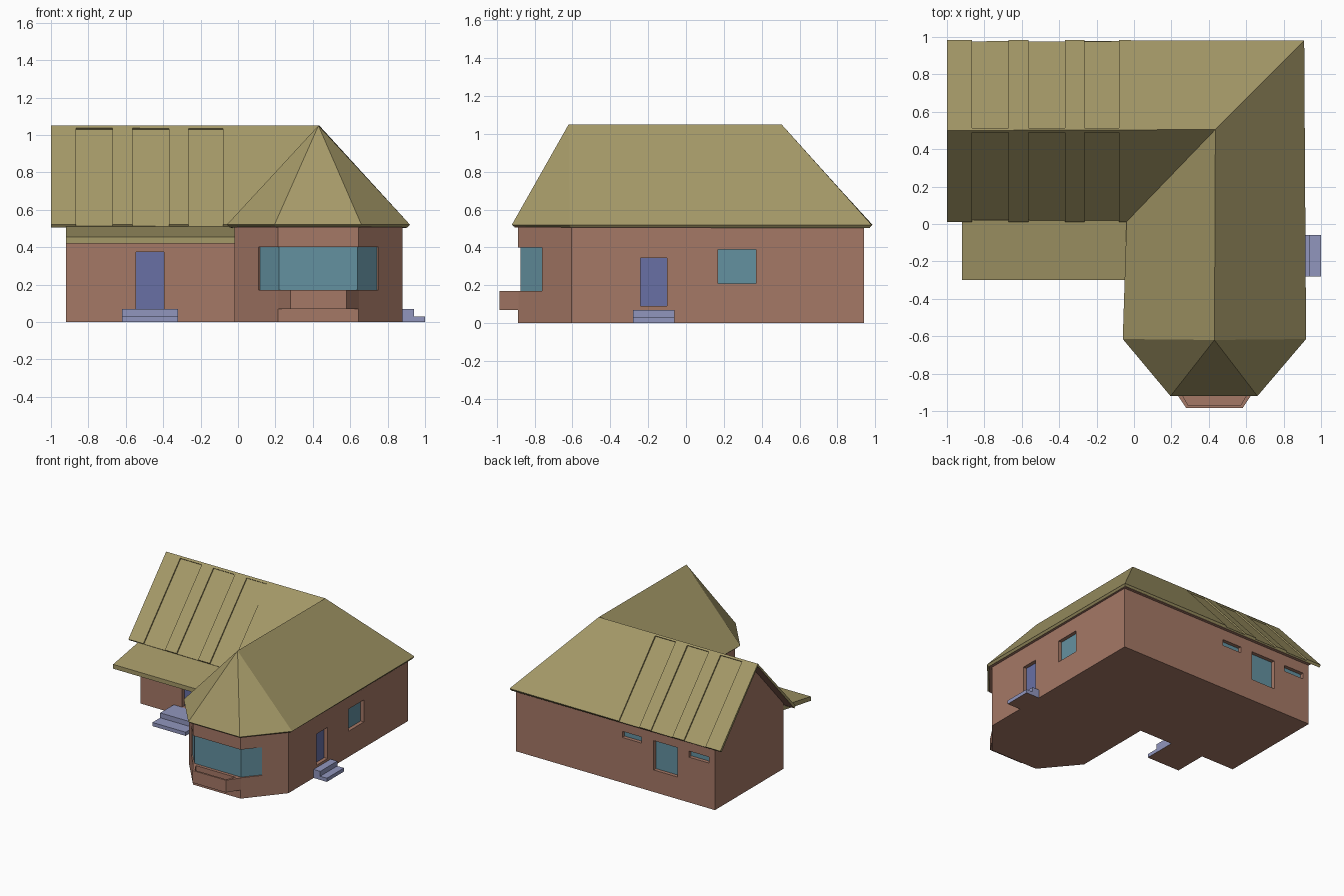
import bpy, bmesh
from mathutils import Vector

if "Cube" in bpy.data.objects:
    bpy.data.objects.remove(bpy.data.objects["Cube"])


def material(name, rgb):
    m = bpy.data.materials.new(name)
    m.diffuse_color = (*rgb, 1)
    m.use_nodes = True
    m.node_tree.nodes["Principled BSDF"].inputs["Base Color"].default_value = m.diffuse_color
    return m


BRICK = material("brick brown", (.376, .188, .133))
ROOF = material("olive roof", (.376, .319, .138))
GLASS = material("teal glass", (.127, .283, .352))
DOOR = material("blue door", (.138, .162, .376))
STEP = material("pale blue step", (.283, .305, .515))


def finish(name, bm, *mats):
    mesh = bpy.data.meshes.new(name)
    bm.to_mesh(mesh)
    bm.free()
    ob = bpy.data.objects.new(name, mesh)
    for m in mats:
        mesh.materials.append(m)
    bpy.context.collection.objects.link(ob)
    return ob


def prism(name, pts, lo, hi, axis, *mats):
    """Extrude a 2D outline along x, y or z; a second material goes underneath."""
    def place(a, b, h):
        return {'x': (h, a, b), 'y': (a, h, b), 'z': (a, b, h)}[axis]
    bm = bmesh.new()
    bot = [bm.verts.new(place(a, b, lo)) for a, b in pts]
    top = [bm.verts.new(place(a, b, hi)) for a, b in pts]
    bm.faces.new(bot)
    bm.faces.new(top)
    n = len(pts)
    for i in range(n):
        j = (i + 1) % n
        bm.faces.new((bot[i], bot[j], top[j], top[i]))
    bmesh.ops.recalc_face_normals(bm, faces=bm.faces[:])
    if len(mats) > 1:
        for f in bm.faces:
            f.material_index = int(f.normal.z < -.5)
    return finish(name, bm, *mats)


def box(name, lo, hi, mat):
    rect = [(lo[0], lo[1]), (hi[0], lo[1]), (hi[0], hi[1]), (lo[0], hi[1])]
    return prism(name, rect, lo[2], hi[2], 'z', mat)


def apply(ob, mod):
    bpy.context.view_layer.objects.active = ob
    bpy.ops.object.modifier_apply(modifier=mod.name)


def cut(ob, cutter):
    mod = ob.modifiers.new("cut", 'BOOLEAN')
    mod.operation, mod.solver, mod.object = 'DIFFERENCE', 'EXACT', cutter
    apply(ob, mod)
    bpy.data.objects.remove(cutter)


def mirrored(half, cx=.43):
    """Complete an outline symmetric about x = cx."""
    return half + [(2 * cx - x, y) for x, y in reversed(half)]


# Walls: L-shaped plan with an angled front end
plan = [(-.92, .94), (-.92, .054), (-.02, .054), (-.02, -.605), (.215, -.887),
        (.645, -.887), (.88, -.605), (.88, .94)]
walls = prism("walls", plan, 0, .51, 'z', BRICK)

# Gable end of the left wing
prism("gable_wall", [(.054, .505), (.94, .505), (.94, .54), (.5, 1.025), (.054, .54)],
      -.92, -.90, 'x', BRICK)


# Recessed doors and windows: span along the wall, heights, wall side
def opening(name, a, b, z0, z1, side, mat):
    def slab(label, d0, d1, m):
        if side == 'right':
            return box(label, (.88 - d1, a, z0), (.88 - d0, b, z1), m)
        if side == 'back':
            return box(label, (a, .94 - d1, z0), (b, .94 - d0, z1), m)
        return box(label, (a, .054 + d0, z0), (b, .054 + d1, z1), m)
    cut(walls, slab("cutter", -.05, .035, BRICK))
    slab(name, .03, .038, mat)


opening("front_door", -.545, -.395, .07, .375, 'front', DOOR)
opening("side_door", -.24, -.10, .09, .345, 'right', DOOR)
opening("side_window", .17, .37, .21, .39, 'right', GLASS)
opening("back_window", -.583, -.366, .18, .42, 'back', GLASS)
opening("back_slot_window_1", -.256, -.083, .37, .42, 'back', GLASS)
opening("back_slot_window_2", -.866, -.684, .37, .42, 'back', GLASS)

# Bay window wrapping the angled front
cut(walls, prism("cutter", mirrored([(.788, -.792), (.7385, -.750), (.638, -.87)])[:3]
                 + [(.222, -.87), (.1215, -.750), (.072, -.792), (.19, -.95), (.67, -.95)],
                 .17, .40, 'z', BRICK))
glass_in = [(.7375, -.748), (.637, -.868), (.223, -.868), (.1225, -.748)]
glass_out = [(.116, -.754), (.220, -.875), (.640, -.875), (.744, -.754)]
prism("bay_window", glass_in + glass_out, .17, .40, 'z', GLASS)

# Planter under the bay window
planter = prism("planter", mirrored([(.65, -.88), (.58, -.985)]), .07, .17, 'z', BRICK)
cut(planter, prism("cutter", mirrored([(.61, -.90), (.57, -.970)]), .13, .2, 'z', BRICK))

# Steps
prism("front_steps", [(.06, 0), (.06, .07), (-.12, .07), (-.12, .03), (-.22, .03), (-.22, 0)],
      -.62, -.32, 'x', STEP, BRICK)
prism("side_steps", [(.87, 0), (.87, .07), (.94, .07), (.94, .03), (1, .03), (1, 0)],
      -.28, -.06, 'y', STEP, BRICK)

# Main roof: ridge points and eave points, then thickness with brown underside
Z, E = 1.05, .52
P = dict(A=(-1, .5, Z), B=(.435, .505, Z), C=(.43, -.62, Z),
         D=(-1, .985, E), E=(.91, .98, E), F=(.92, -.615, E), G=(.66, -.92, E),
         H=(.195, -.92, E), I=(-.06, -.615, E), J=(-.04, .012, E), K=(-1, .012, E))
bm = bmesh.new()
V = {k: bm.verts.new(p) for k, p in P.items()}
for key in ("ADEB", "BEFC", "FGC", "GHC", "HIC", "IJBC", "KJBA"):
    bm.faces.new([V[k] for k in key])
bm.normal_update()
for f in bm.faces:
    if f.normal.z < 0:
        f.normal_flip()
roof = finish("main_roof", bm, ROOF, BRICK)
solid = roof.modifiers.new("thickness", 'SOLIDIFY')
solid.thickness, solid.offset, solid.material_offset = .022, -1, 1
apply(roof, solid)

# Shallow sunken panels on both slopes of the wing roof
for eave_y in (.012, .985):
    ridge, eave = Vector((.5, Z)), Vector((eave_y, E))
    d = eave - ridge
    n = Vector((-d.y, d.x)).normalized()
    if n.y < 0:
        n = -n
    top, low = ridge + d * .025, ridge + d * 1.1
    outline = [top - n * .011, low - n * .011, low + n * .05, top + n * .05]
    for x0, x1 in ((-.865, -.67), (-.565, -.37), (-.265, -.08)):
        cut(roof, prism("cutter", [tuple(p) for p in outline], x0, x1, 'x', ROOF))

# Flat soffit closing the eaves
soffit = [(-.92, .965), (-.92, .03), (-.03, .03), (-.045, -.61), (.2, -.905),
          (.655, -.905), (.905, -.61), (.895, .962)]
prism("soffit", soffit, .506, .514, 'z', BRICK)

# Porch roof over the front door
prism("porch_roof", [(.06, .517), (-.3, .455), (-.3, .42), (.06, .48)],
      -.92, -.02, 'x', ROOF, BRICK)
